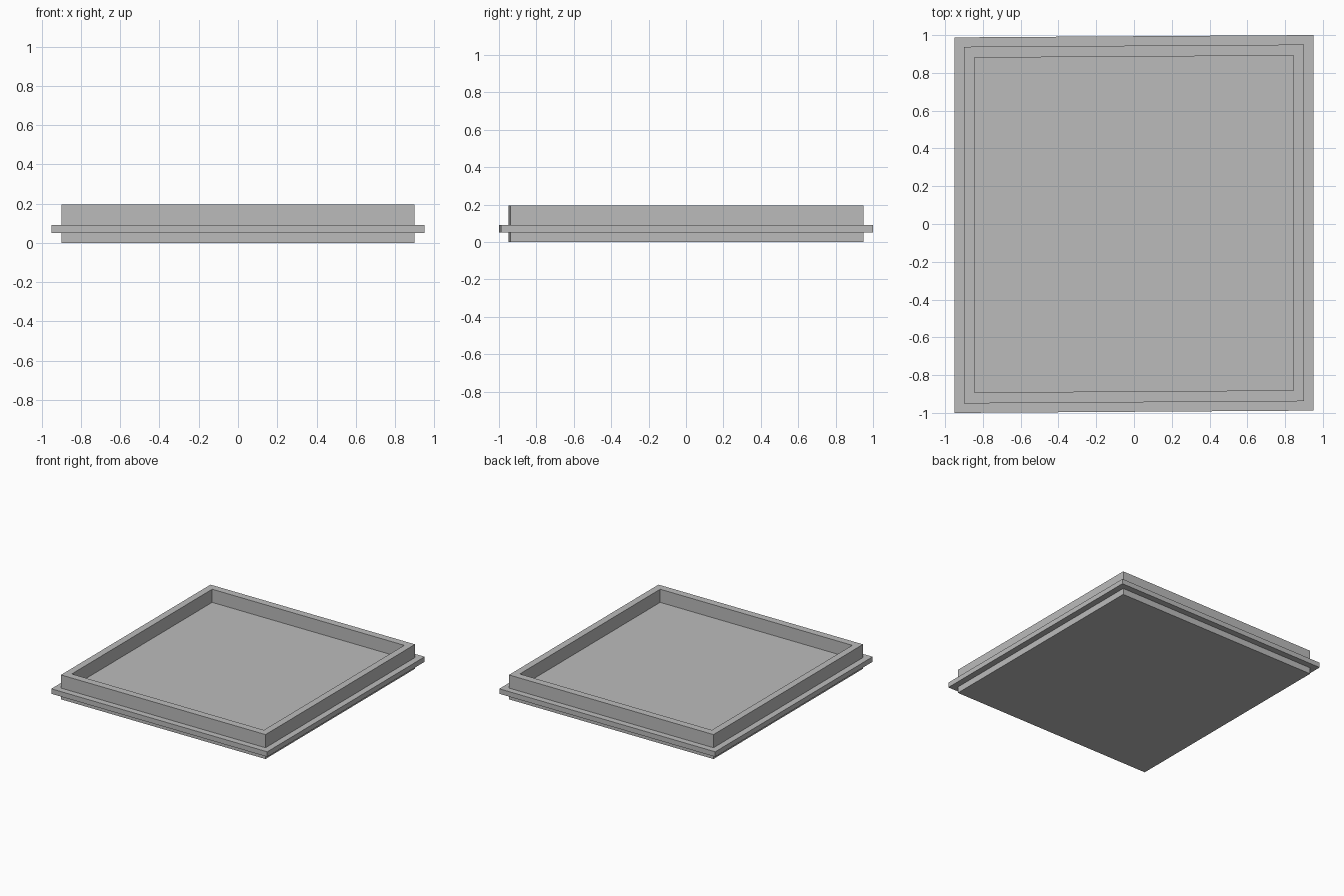
import bpy
import bmesh

if "Cube" in bpy.data.objects:
    bpy.data.objects.remove(bpy.data.objects["Cube"], do_unlink=True)

SKEW = 0.0065  # slight slant of the front and back edges

gray = bpy.data.materials.new("plain gray")
gray.use_nodes = True
gray.diffuse_color = (0.5, 0.5, 0.5, 1)
gray.node_tree.nodes["Principled BSDF"].inputs["Base Color"].default_value = (0.5, 0.5, 0.5, 1)


def ring(bm, half_x, half_y, z):
    """Four corners of a slightly slanted rectangle."""
    corners = [(-1, -1), (1, -1), (1, 1), (-1, 1)]
    return [bm.verts.new((sx * half_x, sy * half_y + SKEW * sx * half_x, z))
            for sx, sy in corners]


# Stepped section from the underside, round the lip and rim, down to the floor
BODY, LIP, INNER = (0.90, 0.944), (0.95, 0.994), (0.845, 0.886)
section = [(BODY, 0), (BODY, 0.05), (LIP, 0.05), (LIP, 0.09),
           (BODY, 0.09), (BODY, 0.195), (INNER, 0.195), (INNER, 0.09)]

bm = bmesh.new()
rings = [ring(bm, *size, z) for size, z in section]
for low, high in zip(rings, rings[1:]):
    for i in range(4):
        j = (i + 1) % 4
        bm.faces.new((low[i], low[j], high[j], high[i]))
bm.faces.new(rings[0][::-1])  # underside
bm.faces.new(rings[-1])       # tray floor
bmesh.ops.recalc_face_normals(bm, faces=bm.faces)

mesh = bpy.data.meshes.new("tray")
bm.to_mesh(mesh)
bm.free()
mesh.materials.append(gray)
tray = bpy.data.objects.new("tray", mesh)
bpy.context.collection.objects.link(tray)
